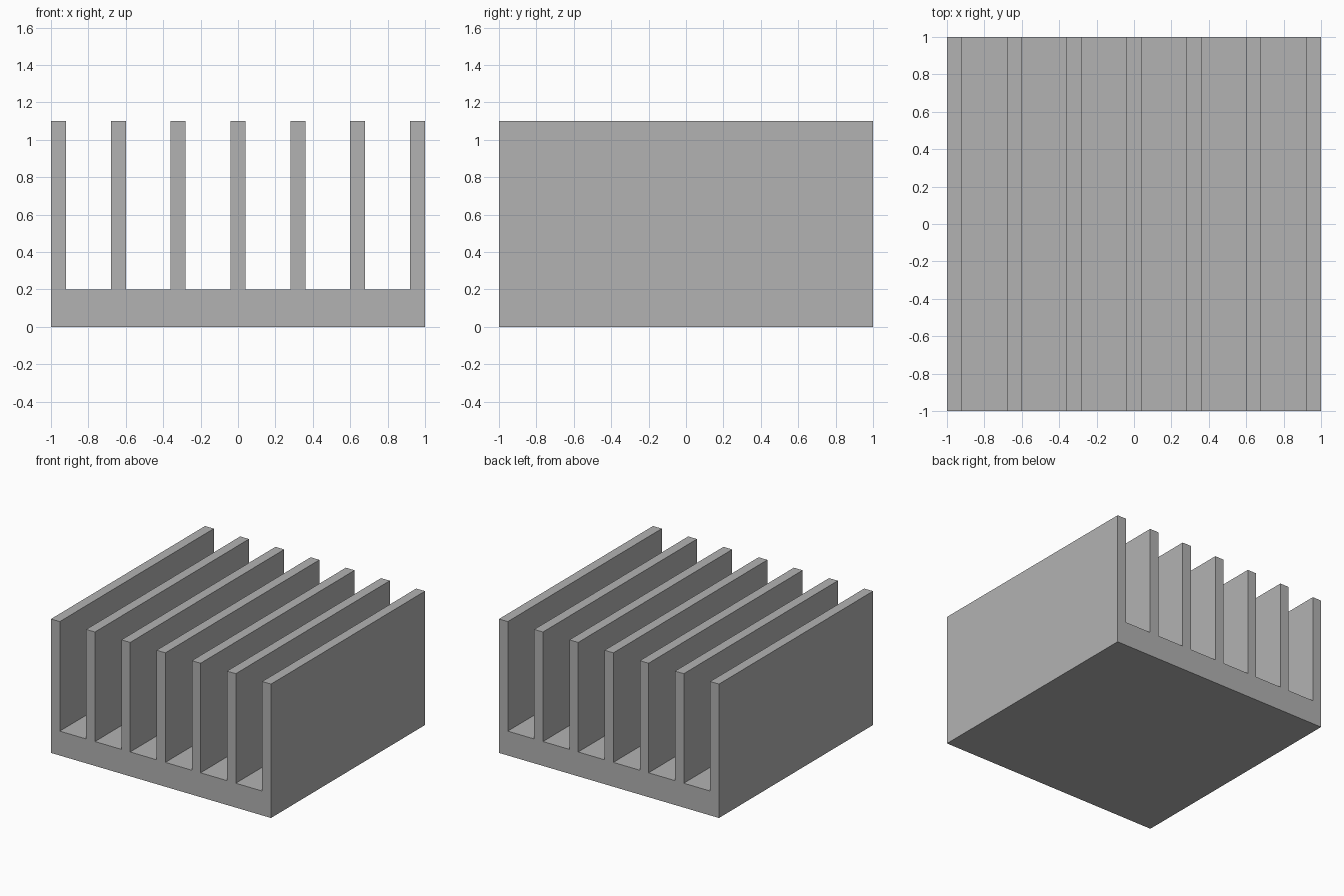
import bpy
import bmesh

cube = bpy.data.objects.get("Cube")
if cube:
    bpy.data.objects.remove(cube, do_unlink=True)

HALF = 1.0          # half width and half depth
BASE_TOP = 0.2
FIN_TOP = 1.1
FIN_WIDTH = 0.08
FIN_COUNT = 7
PITCH = (2 * HALF - FIN_WIDTH) / (FIN_COUNT - 1)

# Plain grey metal
grey = bpy.data.materials.new("grey_metal")
grey.use_nodes = True
colour = (0.448, 0.448, 0.448, 1)
grey.diffuse_color = colour
grey.node_tree.nodes["Principled BSDF"].inputs["Base Color"].default_value = colour

# Comb-shaped section: the underside, then each fin from left to right
profile = [(HALF, 0), (-HALF, 0)]
for i in range(FIN_COUNT):
    left = -HALF + i * PITCH
    right = left + FIN_WIDTH
    if i > 0:
        profile.append((left, BASE_TOP))
    profile += [(left, FIN_TOP), (right, FIN_TOP)]
    if i < FIN_COUNT - 1:
        profile.append((right, BASE_TOP))

# Extrude the section from front to back
bm = bmesh.new()
section = bm.faces.new([bm.verts.new((x, -HALF, z)) for x, z in profile])
extruded = bmesh.ops.extrude_face_region(bm, geom=[section], use_keep_orig=True)
back = [v for v in extruded["geom"] if isinstance(v, bmesh.types.BMVert)]
bmesh.ops.translate(bm, verts=back, vec=(0, 2 * HALF, 0))
bmesh.ops.recalc_face_normals(bm, faces=bm.faces)

mesh = bpy.data.meshes.new("finned_heat_sink")
bm.to_mesh(mesh)
bm.free()
mesh.materials.append(grey)
heat_sink = bpy.data.objects.new("finned_heat_sink", mesh)
bpy.context.collection.objects.link(heat_sink)
